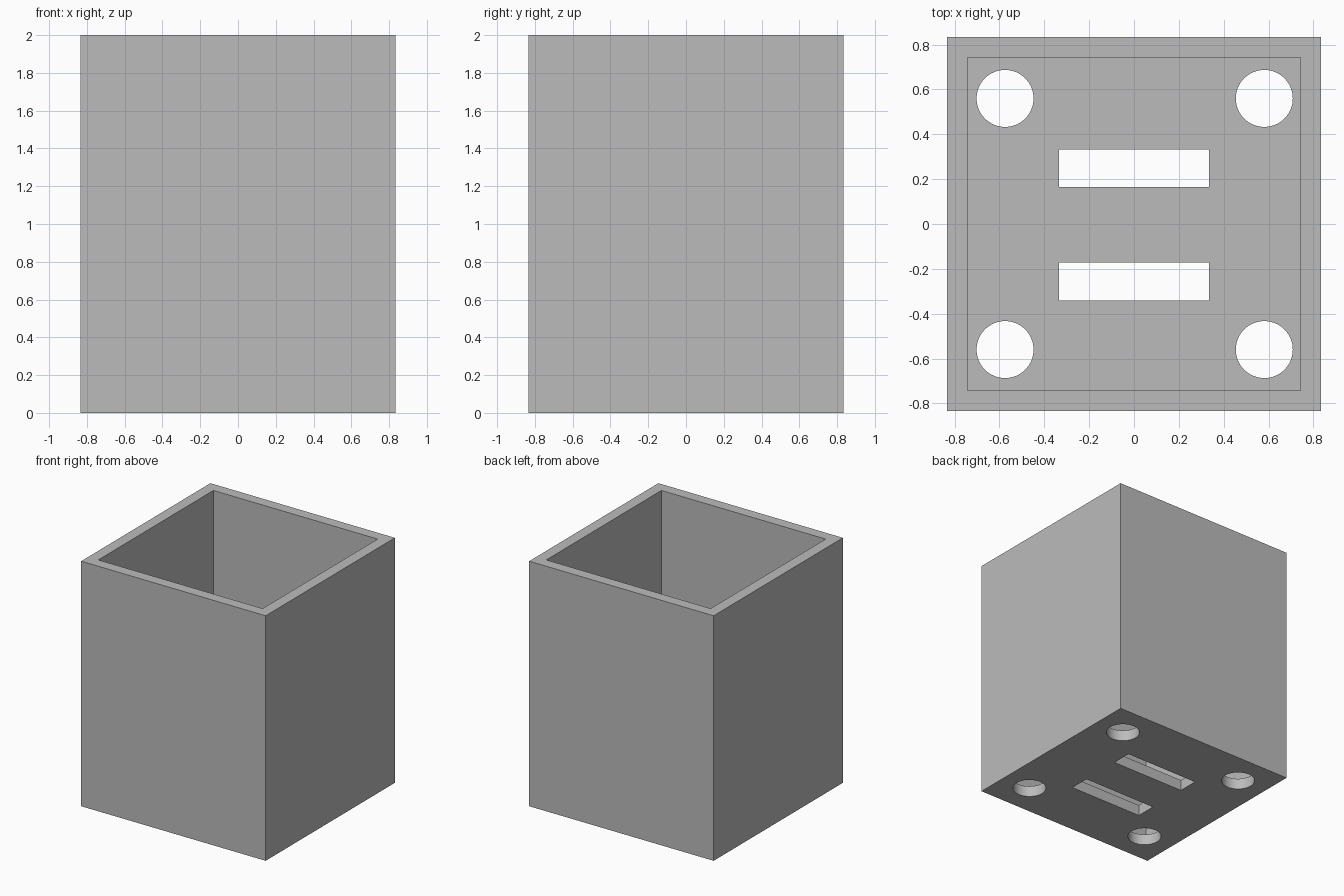
import bpy
import math

old = bpy.data.objects.get("Cube")
if old:
    bpy.data.objects.remove(old, do_unlink=True)

HALF, HEIGHT = 0.833, 2.0     # outer half width and height
WALL, FLOOR = 0.091, 0.09     # wall and floor thickness


def block(name, size, centre):
    bpy.ops.mesh.primitive_cube_add(size=1, location=centre)
    ob = bpy.context.object
    ob.name = name
    ob.scale = size
    bpy.ops.object.transform_apply(location=True, rotation=False, scale=True)
    return ob


def cut(target, cutter):
    """Subtract the cutter from the target, then discard the cutter."""
    cutter.hide_render = True
    mod = target.modifiers.new("cut", 'BOOLEAN')
    mod.operation = 'DIFFERENCE'
    mod.solver = 'EXACT'
    mod.object = cutter
    bpy.context.view_layer.objects.active = target
    bpy.ops.object.modifier_apply(modifier=mod.name)
    bpy.data.objects.remove(cutter, do_unlink=True)


# Outer body
box = block("planter_box", (2 * HALF, 2 * HALF, HEIGHT), (0, 0, HEIGHT / 2))

# Open cavity
inner = 2 * (HALF - WALL)
cut(box, block("cavity_cutter", (inner, inner, HEIGHT), (0, 0, FLOOR + HEIGHT / 2)))

# Floor openings: two slots and four round corner holes
for side in (-1, 1):
    cut(box, block("slot_cutter", (0.667, 0.168, 0.4), (0, side * 0.252 - 0.004, 0)))
    for end in (-1, 1):
        bpy.ops.mesh.primitive_cylinder_add(
            vertices=64, radius=0.127, depth=0.4,
            location=(side * 0.578 + 0.003, end * 0.56, 0))
        cut(box, bpy.context.object)

# Grey material
grey = bpy.data.materials.new("plain grey")
grey.use_nodes = True
colour = (0.5, 0.5, 0.5, 1)
grey.diffuse_color = colour
grey.node_tree.nodes["Principled BSDF"].inputs["Base Color"].default_value = colour
box.data.materials.clear()
box.data.materials.append(grey)

# Smooth the round holes, keep the box edges sharp
bpy.ops.object.select_all(action='DESELECT')
box.select_set(True)
bpy.context.view_layer.objects.active = box
bpy.ops.object.shade_smooth_by_angle(angle=math.radians(30))
